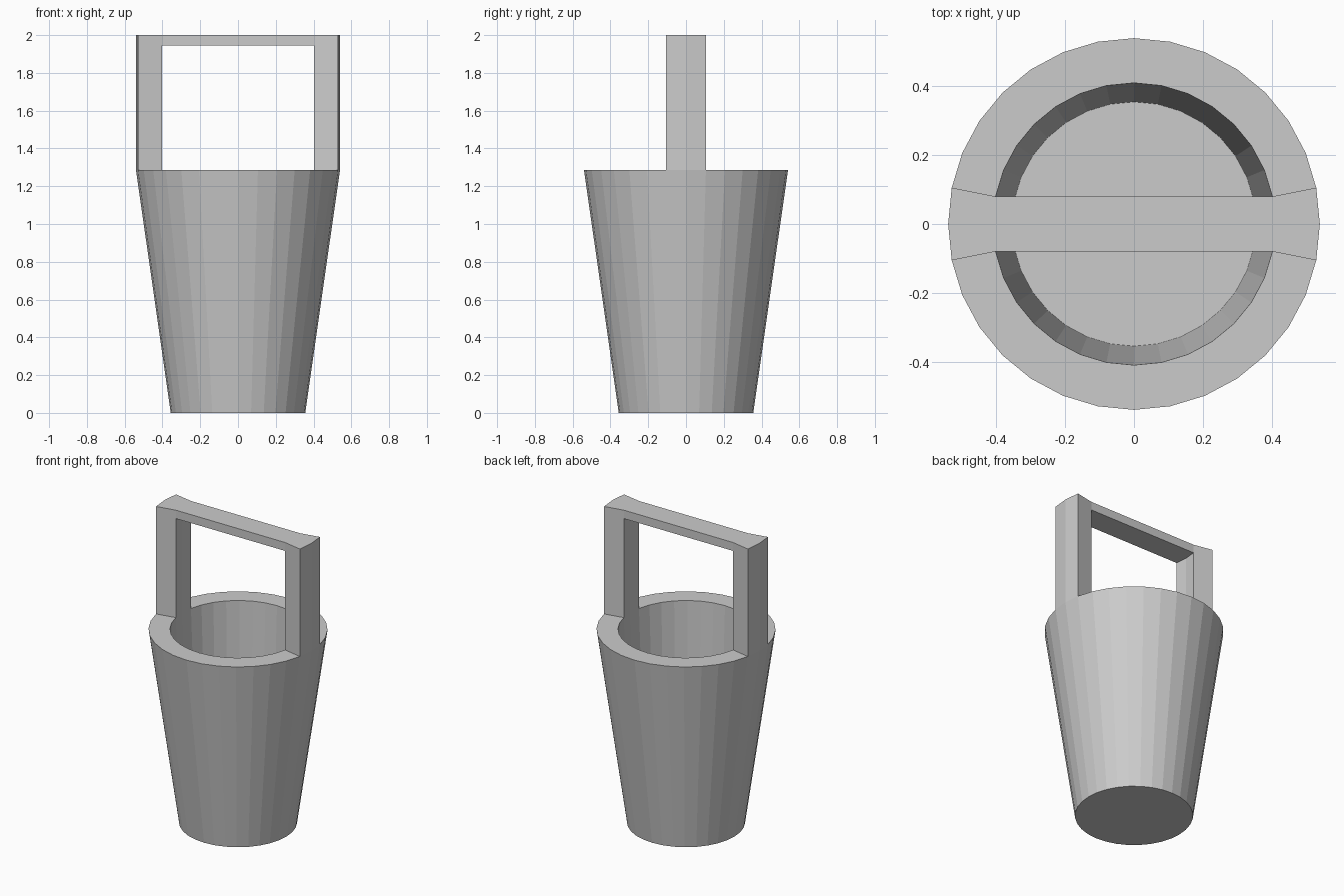
import bpy, bmesh
from math import cos, sin, pi

if "Cube" in bpy.data.objects:
    bpy.data.objects.remove(bpy.data.objects["Cube"])

SIDES = 32
RIM_Z, BAR_Z, TOP_Z = 1.285, 1.944, 2.0
R_BASE, R_OUT, R_IN = 0.356, 0.54, 0.41


def finish(bm, name):
    bmesh.ops.recalc_face_normals(bm, faces=bm.faces)
    mesh = bpy.data.meshes.new(name)
    bm.to_mesh(mesh)
    bm.free()
    obj = bpy.data.objects.new(name, mesh)
    bpy.context.collection.objects.link(obj)
    return obj


def point(r, i):
    a = 2 * pi * i / SIDES
    return r * cos(a), r * sin(a)


# Tapered bucket: outer wall, flat rim, inner wall and floor
bm = bmesh.new()
profile = [(R_BASE, 0), (R_OUT, RIM_Z), (R_IN, RIM_Z), (R_BASE - 0.001, 0.01)]
rings = [[bm.verts.new((*point(r, i), z)) for i in range(SIDES)] for r, z in profile]
for lo, hi in zip(rings, rings[1:]):
    for i in range(SIDES):
        j = (i + 1) % SIDES
        bm.faces.new((lo[i], lo[j], hi[j], hi[i]))
bm.faces.new(rings[0])
bm.faces.new(rings[-1])
finish(bm, "bucket")

# Handle: two posts rising from two rim segments each, joined by a thin bar
bm = bmesh.new()


def level(foot, z):
    return [bm.verts.new((x, y, z)) for x, y in foot]


def walls(lo, hi, skip=()):
    n = len(lo)
    for i in range(n):
        if i not in skip:
            j = (i + 1) % n
            bm.faces.new((lo[i], lo[j], hi[j], hi[i]))


ends = []
for c in (0, SIDES // 2):
    # footprint: three outer points, then three inner points
    foot = [point(R_OUT, c + k) for k in (-1, 0, 1)] + [point(R_IN, c + k) for k in (1, 0, -1)]
    base, mid, top = (level(foot, z) for z in (RIM_Z, BAR_Z, TOP_Z))
    walls(base, mid)
    walls(mid, top, skip=(3, 4))
    bm.faces.new(top)
    ends.append((mid, top))

(m1, t1), (m2, t2) = ends
under = [m1[3], m1[4], m1[5], m2[3], m2[4], m2[5]]
over = [t1[3], t1[4], t1[5], t2[3], t2[4], t2[5]]
walls(under, over, skip=(0, 1, 3, 4))
bm.faces.new(under)
bm.faces.new(over)
finish(bm, "handle")
